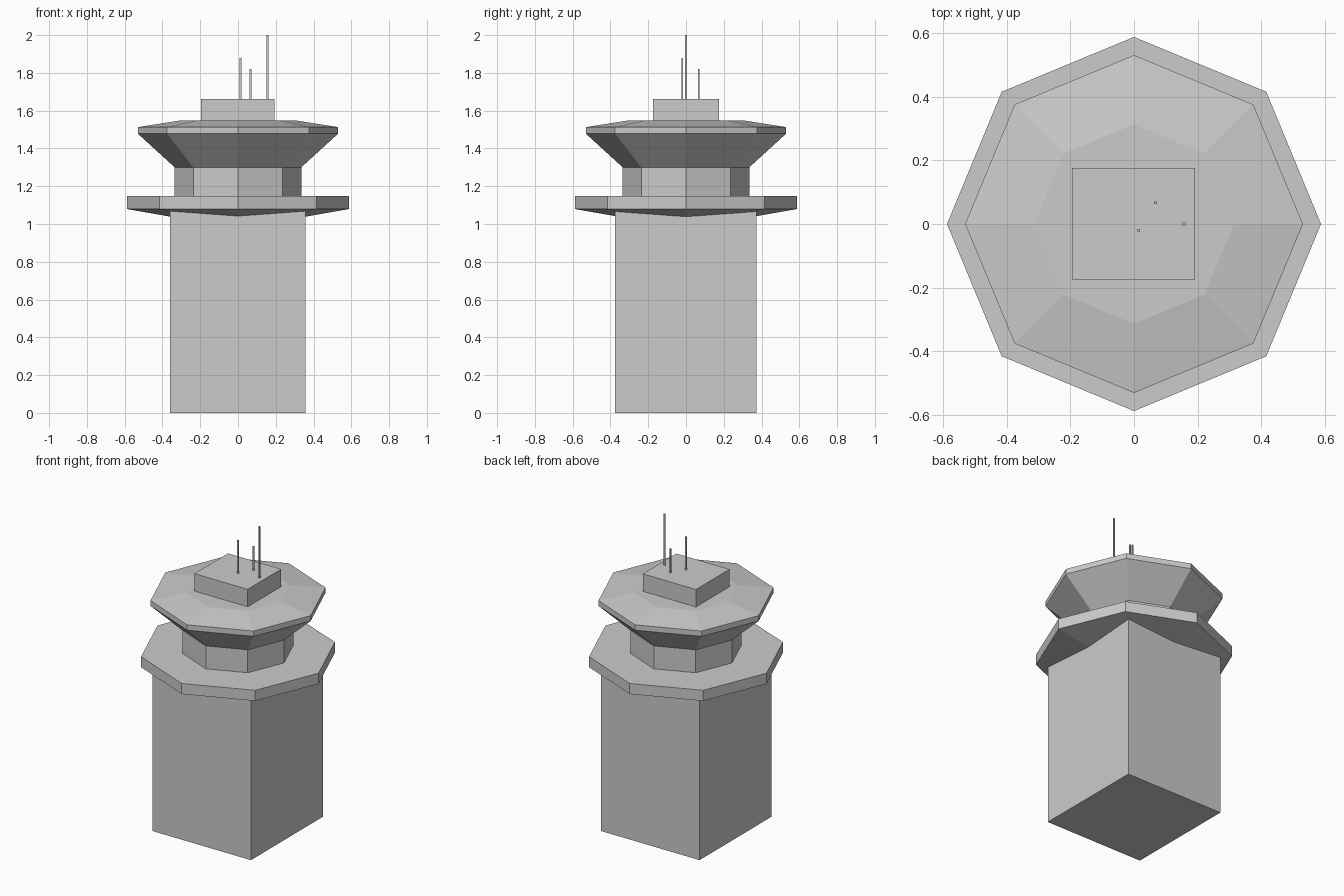
import bpy, bmesh
from math import cos, sin, tau

if "Cube" in bpy.data.objects:
    bpy.data.objects.remove(bpy.data.objects["Cube"])


def finish(name, bm):
    bmesh.ops.recalc_face_normals(bm, faces=bm.faces)
    mesh = bpy.data.meshes.new(name)
    bm.to_mesh(mesh)
    bm.free()
    obj = bpy.data.objects.new(name, mesh)
    bpy.context.collection.objects.link(obj)
    return obj


def octagon(name, profile, sides=8):
    """Stack of octagonal rings (radius, z), corners on the axes, capped."""
    bm = bmesh.new()
    rings = [[bm.verts.new((r * cos(tau * i / sides), r * sin(tau * i / sides), z))
              for i in range(sides)] for r, z in profile]
    for low, high in zip(rings, rings[1:]):
        for i in range(sides):
            j = (i + 1) % sides
            bm.faces.new((low[i], low[j], high[j], high[i]))
    bm.faces.new(rings[0][::-1])
    bm.faces.new(rings[-1])
    return finish(name, bm)


def box(name, x0, x1, y0, y1, z0, z1):
    bm = bmesh.new()
    bmesh.ops.create_cube(bm, size=1)
    bmesh.ops.scale(bm, vec=(x1 - x0, y1 - y0, z1 - z0), verts=bm.verts)
    bmesh.ops.translate(bm, vec=((x0 + x1) / 2, (y0 + y1) / 2, (z0 + z1) / 2), verts=bm.verts)
    return finish(name, bm)


# Square shaft, reaching up into the deck
box("tower_shaft", -0.36, 0.357, -0.375, 0.373, 0, 1.075)

# Walkway deck with a shallow sloping underside
octagon("walkway_deck", [(0.33, 1.034), (0.587, 1.079), (0.587, 1.149)])

# Neck and flared control cab with a low roof
octagon("cab_neck", [(0.335, 1.149), (0.335, 1.30)])
octagon("control_cab", [(0.335, 1.30), (0.53, 1.478), (0.53, 1.513), (0.313, 1.547)])

# Roof equipment box
box("roof_box", -0.195, 0.192, -0.174, 0.175, 1.547, 1.662)

# Thin square antennas
for i, (x, y, top) in enumerate([(0.156, 0, 2.0), (0.014, -0.02, 1.88), (0.067, 0.067, 1.82)]):
    box(f"antenna_{i + 1}", x - 0.005, x + 0.005, y - 0.004, y + 0.004, 1.66, top)
